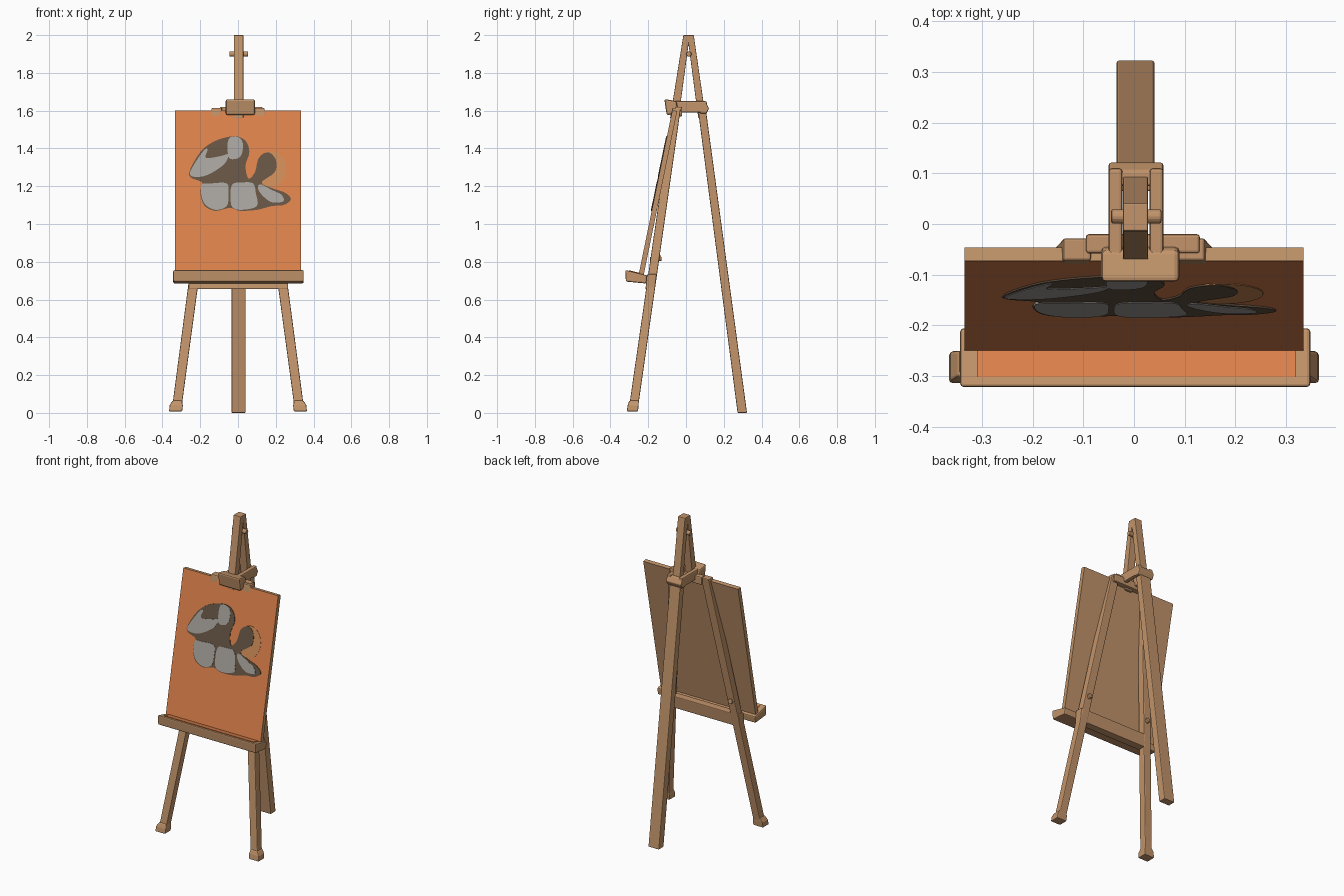
import bpy, bmesh, math
from mathutils import Vector

if "Cube" in bpy.data.objects:
    bpy.data.objects.remove(bpy.data.objects["Cube"])


def material(name, rgb):
    m = bpy.data.materials.new(name)
    m.diffuse_color = (*rgb, 1)
    m.use_nodes = True
    m.node_tree.nodes["Principled BSDF"].inputs["Base Color"].default_value = m.diffuse_color
    return m


WOOD = material("wood", (0.54, 0.296, 0.145))
ORANGE = material("orange paint", (0.73, 0.223, 0.072))
GREY = material("light grey paint", (0.39, 0.367, 0.342))
DARK = material("dark taupe paint", (0.135, 0.09, 0.058))
TAN = material("tan paint", (0.61, 0.262, 0.095))


def finish(bm, name, mats, bevel=0.0):
    bmesh.ops.recalc_face_normals(bm, faces=bm.faces)
    me = bpy.data.meshes.new(name)
    bm.to_mesh(me)
    bm.free()
    ob = bpy.data.objects.new(name, me)
    bpy.context.collection.objects.link(ob)
    for m in mats:
        me.materials.append(m)
    if bevel:
        b = ob.modifiers.new("soft edges", 'BEVEL')
        b.width = bevel
        b.segments = 2
    return ob


def beam(name, sections, bevel=0.005):
    """Bar lofted through horizontal rectangles (x, y, z, width x, width y)."""
    bm = bmesh.new()
    rings = []
    for x, y, z, wx, wy in sections:
        rings.append([bm.verts.new((x + sx * wx / 2, y + sy * wy / 2, z))
                      for sx, sy in ((-1, -1), (1, -1), (1, 1), (-1, 1))])
    for a, b in zip(rings, rings[1:]):
        for i in range(4):
            j = (i + 1) % 4
            bm.faces.new((a[i], a[j], b[j], b[i]))
    bm.faces.new(rings[0])
    bm.faces.new(rings[-1])
    return finish(bm, name, [WOOD], bevel)


def extrude_x(name, profile, x0, x1, bevel=0.005, mat=WOOD):
    """Side profile of (y, z) points carried along x."""
    bm = bmesh.new()
    f = bm.faces.new([bm.verts.new((x0, y, z)) for y, z in profile])
    r = bmesh.ops.extrude_face_region(bm, geom=[f])
    bmesh.ops.translate(bm, vec=(x1 - x0, 0, 0),
                        verts=[v for v in r["geom"] if isinstance(v, bmesh.types.BMVert)])
    return finish(bm, name, [mat], bevel)


def box(name, x0, x1, y0, y1, z0, z1, bevel=0.006):
    return extrude_x(name, [(y0, z0), (y1, z0), (y1, z1), (y0, z1)], x0, x1, bevel)


def pin(name, a, b, r):
    a, b = Vector(a), Vector(b)
    bm = bmesh.new()
    bmesh.ops.create_cone(bm, cap_ends=True, segments=16, radius1=r, radius2=r, depth=(b - a).length)
    bm.transform((b - a).to_track_quat('Z', 'Y').to_matrix().to_4x4())
    bmesh.ops.translate(bm, vec=(a + b) / 2, verts=bm.verts)
    return finish(bm, name, [WOOD], 0.004)


# Front legs with flared feet and bolts
for side, s in (("left", -1), ("right", 1)):
    beam(f"front_leg_{side}", [(s * 0.325, -0.279, 0.02, 0.05, 0.048),
                               (s * 0.112, -0.05, 1.615, 0.055, 0.045)])
    beam(f"foot_{side}", [(s * 0.33, -0.284, 0.008, 0.07, 0.06),
                          (s * 0.327, -0.28, 0.04, 0.07, 0.058),
                          (s * 0.322, -0.275, 0.065, 0.05, 0.05)])
    pin(f"leg_bolt_{side}", (s * 0.218, -0.19, 0.81), (s * 0.218, -0.13, 0.82), 0.015)

# Rear leg, narrowing above the clamp, and the front mast
beam("rear_leg", [(0.003, 0.298, 0.0, 0.075, 0.05), (0.003, 0.085, 1.6, 0.075, 0.042)])
beam("rear_mast", [(0.003, 0.085, 1.56, 0.05, 0.04), (0.003, 0.024, 2.0, 0.05, 0.034)], 0.003)
beam("front_mast", [(0.003, -0.062, 1.56, 0.05, 0.045), (0.003, 0.003, 2.0, 0.05, 0.034)], 0.003)
pin("hinge_pin", (-0.045, 0.015, 1.9), (0.054, 0.015, 1.9), 0.014)

# Cross bars between the front legs
box("top_crossbar", -0.095, 0.13, -0.058, -0.02, 1.57, 1.62)
extrude_x("lower_crossbar", [(-0.215, 0.655), (-0.165, 0.655), (-0.155, 0.735), (-0.205, 0.735)],
          -0.262, 0.265)

# Clamp frame around the masts, with the jaw that holds the canvas
extrude_x("clamp_jaw", [(-0.102, 1.575), (-0.04, 1.59), (-0.05, 1.65), (-0.115, 1.662)], -0.065, 0.09, 0.01)
for side, x0, x1 in (("left", -0.05, -0.023), ("right", 0.031, 0.058)):
    box(f"clamp_rail_{side}", x0, x1, -0.07, 0.11, 1.59, 1.65)
extrude_x("clamp_back", [(0.075, 1.585), (0.108, 1.585), (0.122, 1.612), (0.105, 1.645), (0.075, 1.645)],
          -0.05, 0.058)

# Tray with the paint-stained strip in front of the canvas
extrude_x("tray", [(-0.322, 0.757), (-0.205, 0.728), (-0.21, 0.685), (-0.318, 0.695)], -0.343, 0.348, 0.007)


def tray_z(y):
    return 0.757 - 0.248 * (y + 0.322)


extrude_x("tray_paint_strip", [(y, tray_z(y) + d) for y, d in
                               ((-0.302, 0), (-0.25, 0), (-0.25, 0.003), (-0.302, 0.003))],
          -0.31, 0.32, 0, ORANGE)


# Canvas: painted front face, wooden back and edges
def front_y(z):
    return -0.25 + (z - 0.735) * 0.205


canvas = extrude_x("canvas", [(front_y(0.735), 0.735), (front_y(0.735) + 0.026, 0.73),
                              (front_y(1.6) + 0.026, 1.598), (front_y(1.6), 1.602)], -0.334, 0.334, 0)
canvas.data.materials.append(ORANGE)
for p in canvas.data.polygons:
    p.material_index = 1 if p.normal.y < -0.8 else 0


# Painted patches: smooth closed outlines (in hundredths) laid on the canvas
def patch(name, pts, mat, lift):
    n = len(pts)
    curve = []
    for i in range(n):
        p0, p1, p2, p3 = (Vector(pts[(i + k) % n]) / 100 for k in (-1, 0, 1, 2))
        for k in range(4):
            t = k / 4
            curve.append(0.5 * (2 * p1 + (p2 - p0) * t + (2 * p0 - 5 * p1 + 4 * p2 - p3) * t * t
                                + (3 * p1 - p0 - 3 * p2 + p3) * t ** 3))
    bm = bmesh.new()
    f = bm.faces.new([bm.verts.new((c.x, front_y(c.y) - lift, c.y)) for c in curve])
    r = bmesh.ops.extrude_face_region(bm, geom=[f])
    bmesh.ops.translate(bm, vec=(0, lift, 0),
                        verts=[v for v in r["geom"] if isinstance(v, bmesh.types.BMVert)])
    return finish(bm, name, [mat])


patch("tan_disc", [(17.5 + 8 * math.cos(a * math.pi / 6), 129 + 9.5 * math.sin(a * math.pi / 6))
                   for a in range(12)], TAN, 0.002)
patch("dark_shape", [(-26, 126), (-20, 138), (-12, 144), (-2, 146.5), (4, 144), (6, 138), (4, 131),
                     (5.5, 124), (9, 127.5), (11, 135), (16, 138), (20, 134), (19.5, 127.5),
                     (12.5, 122), (18, 119), (25, 116.5), (28, 113), (24, 110), (18, 109.5),
                     (10, 107.5), (1, 107), (-3.5, 108.5), (-7, 108), (-12.5, 107), (-18, 110),
                     (-20, 117), (-19, 122)], DARK, 0.0035)
GREY_PATCHES = {
    "left": [(-25.5, 126), (-23, 132), (-18, 139), (-16, 139.5), (-17, 135), (-9, 136), (-5, 137),
             (-7, 132), (-14, 127), (-20, 125)],
    "top": [(-5, 145), (0, 146), (2.5, 143), (2, 137), (-1, 134.5), (-5, 135.5)],
    "lower_left": [(-19, 121), (-14, 121.5), (-6, 121.5), (-5, 116), (-6, 109.5), (-12, 107.5),
                   (-17.5, 110.5), (-19.5, 116)],
    "lower_middle": [(-3, 121), (2, 122), (8, 121.5), (9.5, 116), (10, 109.5), (2, 107.5),
                     (-3, 109), (-4, 115)],
    "lower_right": [(12, 121), (18, 118), (23, 115.5), (24, 112), (18, 111.5), (13, 115), (10.5, 119)],
}
for key, pts in GREY_PATCHES.items():
    patch(f"grey_patch_{key}", pts, GREY, 0.005)
